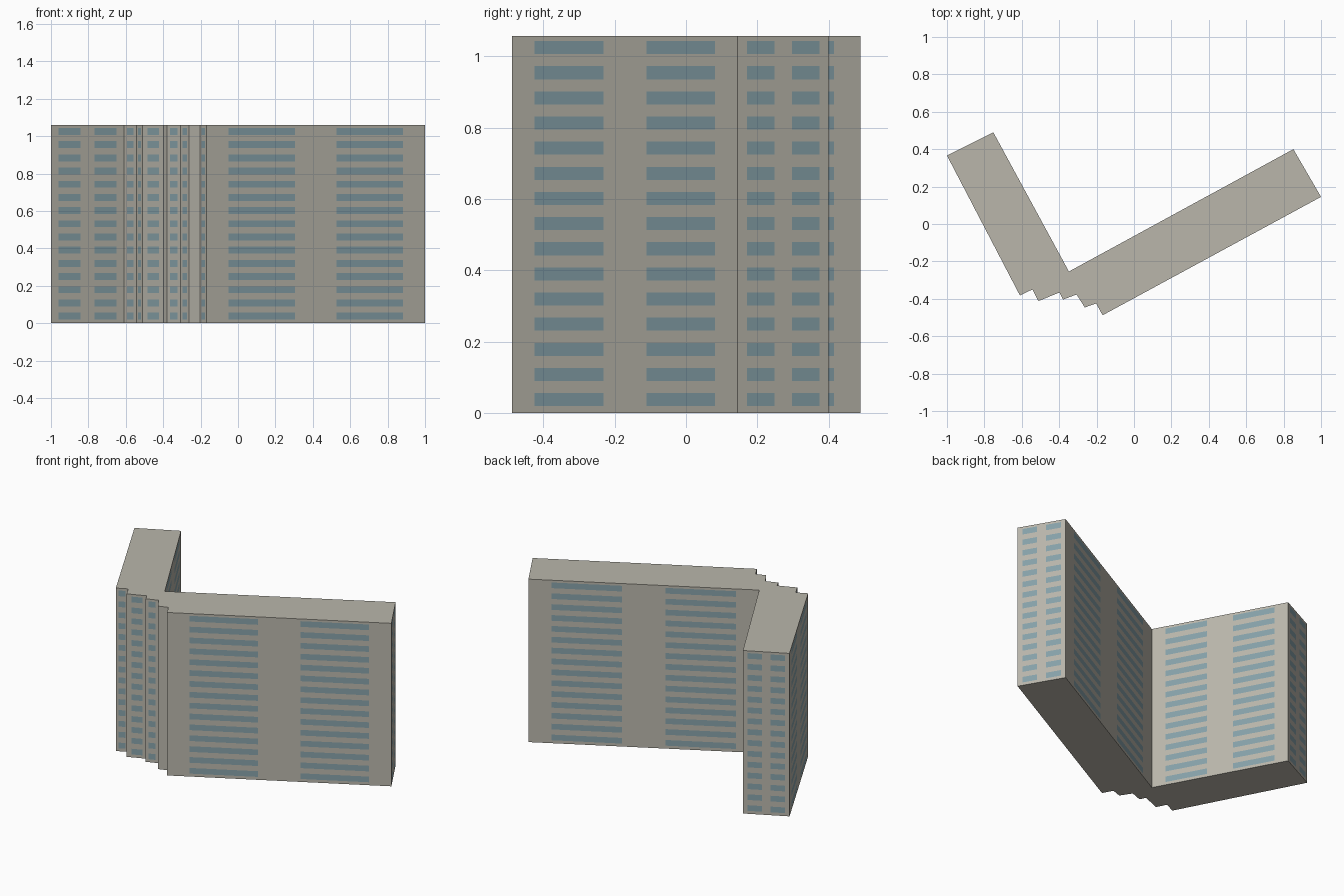
import bpy
import bmesh
from mathutils import Vector

cube = bpy.data.objects.get("Cube")
if cube:
    bpy.data.objects.remove(cube, do_unlink=True)

HEIGHT = 1.058
FLOORS = 15
SILL, HEAD = 0.27, 0.79          # window bottom and top as a share of a floor


def make_material(name, color):
    mat = bpy.data.materials.new(name)
    mat.use_nodes = True
    mat.diffuse_color = (*color, 1)
    mat.node_tree.nodes["Principled BSDF"].inputs["Base Color"].default_value = (*color, 1)
    return mat


concrete = make_material("warm grey concrete", (0.49, 0.47, 0.41))
glass = make_material("blue grey glass", (0.24, 0.36, 0.40))

# Window openings along a wall, as shares of its length
PAIR = [(0.10, 0.405), (0.595, 0.90)]
SINGLE = [(0.23, 0.78)]
BLANK = []

# Footprint, counter-clockwise: corner and the windows of the wall that starts there
FOOTPRINT = [
    ((-1.0, 0.366), PAIR),           # outer side of the short wing
    ((-0.61, -0.382), SINGLE),       # stepped corner
    ((-0.543, -0.35), SINGLE),
    ((-0.511, -0.412), SINGLE),
    ((-0.398, -0.366), BLANK),
    ((-0.38, -0.404), SINGLE),
    ((-0.307, -0.377), SINGLE),
    ((-0.263, -0.446), BLANK),
    ((-0.202, -0.425), SINGLE),
    ((-0.168, -0.488), PAIR),        # long front
    ((1.0, 0.145), PAIR),            # end of the long wing
    ((0.852, 0.40), PAIR),           # back of the long wing
    ((-0.348, -0.254), PAIR),        # inner side of the short wing
    ((-0.752, 0.49), PAIR),          # end of the short wing
]

# Vertical cut lines around the building, each flagged if a window follows it
columns = []
for i, (corner, windows) in enumerate(FOOTPRINT):
    a = Vector(corner)
    b = Vector(FOOTPRINT[(i + 1) % len(FOOTPRINT)][0])
    columns.append((a, False))
    for start, end in windows:
        columns.append((a.lerp(b, start), True))
        columns.append((a.lerp(b, end), False))

# Horizontal cut lines: odd bands are window rows
step = HEIGHT / FLOORS
levels = [0.0]
for floor in range(FLOORS):
    levels += [(floor + SILL) * step, (floor + HEAD) * step]
levels.append(HEIGHT)

# Walls with flush windows, closed by the roof and the base
bm = bmesh.new()
rings = [[bm.verts.new((p.x, p.y, z)) for p, _ in columns] for z in levels]
for band, (low, high) in enumerate(zip(rings, rings[1:])):
    for c, (_, has_window) in enumerate(columns):
        n = (c + 1) % len(columns)
        face = bm.faces.new((low[c], low[n], high[n], high[c]))
        face.material_index = int(has_window and band % 2 == 1)
bm.faces.new(rings[-1])
bm.faces.new(rings[0][::-1])

mesh = bpy.data.meshes.new("apartment_block")
bm.to_mesh(mesh)
bm.free()
mesh.materials.append(concrete)
mesh.materials.append(glass)
block = bpy.data.objects.new("apartment_block", mesh)
bpy.context.collection.objects.link(block)
